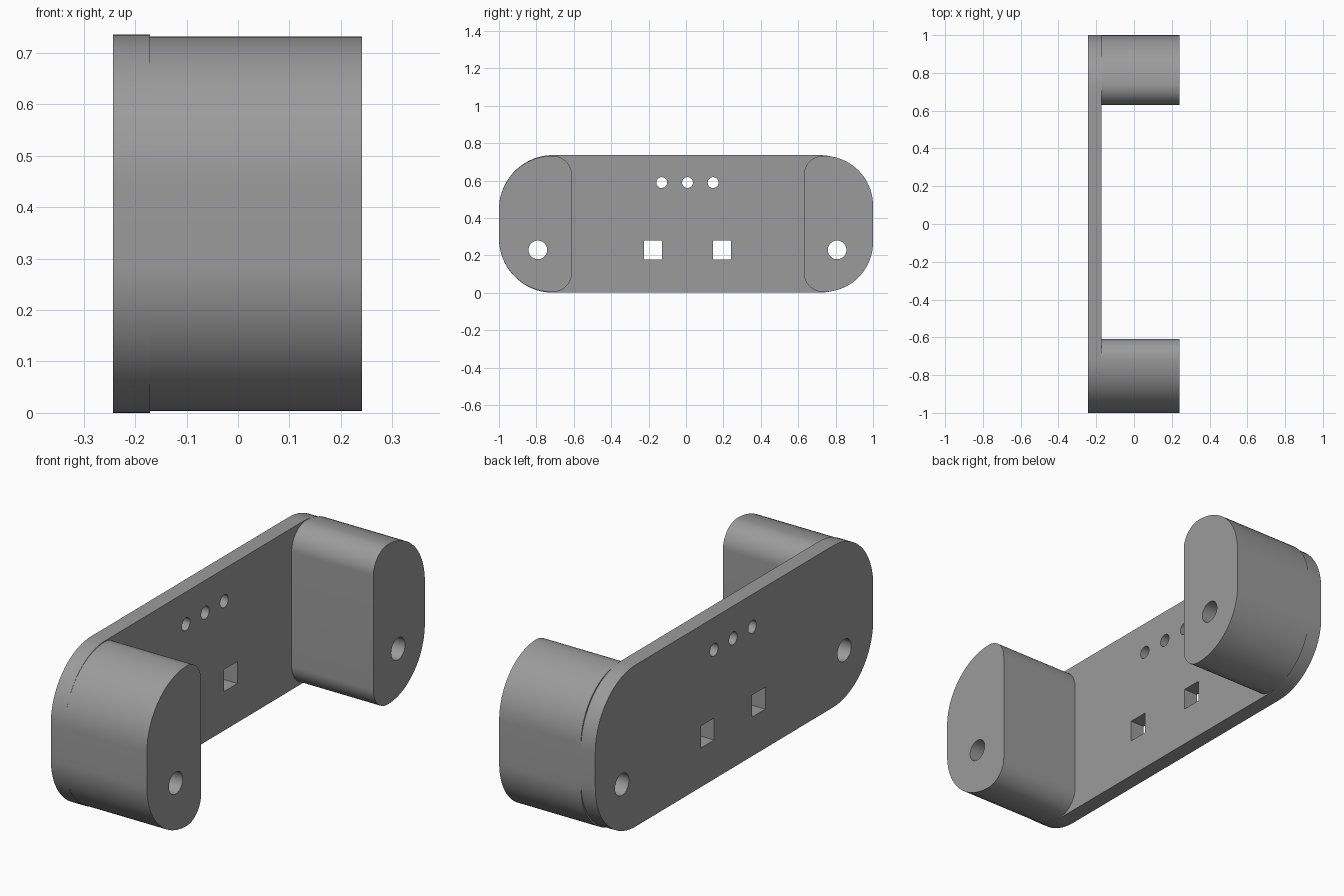
import bpy, bmesh, math

if "Cube" in bpy.data.objects:
    bpy.data.objects.remove(bpy.data.objects["Cube"])

grey = bpy.data.materials.new("grey plastic")
grey.diffuse_color = (0.33, 0.33, 0.33, 1)
grey.use_nodes = True
grey.node_tree.nodes["Principled BSDF"].inputs["Base Color"].default_value = grey.diffuse_color


def rounded(y0, y1, z0, z1, r_left, r_right, n=20):
    """Rounded rectangle outline in the YZ plane, counter-clockwise."""
    corners = [(y0, z0, r_left, 1, 1, 180), (y1, z0, r_right, -1, 1, 270),
               (y1, z1, r_right, -1, -1, 0), (y0, z1, r_left, 1, -1, 90)]
    pts = []
    for y, z, r, sy, sz, start in corners:
        for i in range(n + 1):
            a = math.radians(start + 90 * i / n)
            pts.append((y + sy * r + r * math.cos(a), z + sz * r + r * math.sin(a)))
    return pts


def circle(y, z, r, n=32):
    return [(y + r * math.cos(2 * math.pi * i / n), z + r * math.sin(2 * math.pi * i / n))
            for i in range(n)]


def square(y, z, w, h):
    return [(y - w / 2, z - h / 2), (y + w / 2, z - h / 2),
            (y + w / 2, z + h / 2), (y - w / 2, z + h / 2)]


def prism(name, outlines, x0, x1):
    """Extrude closed YZ outlines along X into one object."""
    bm = bmesh.new()
    for pts in outlines:
        face = bm.faces.new([bm.verts.new((x0, y, z)) for y, z in pts])
        top = bmesh.ops.extrude_face_region(bm, geom=[face], use_keep_orig=True)["geom"]
        for v in top:
            if isinstance(v, bmesh.types.BMVert):
                v.co.x = x1
    bmesh.ops.recalc_face_normals(bm, faces=bm.faces)
    mesh = bpy.data.meshes.new(name)
    bm.to_mesh(mesh)
    bm.free()
    obj = bpy.data.objects.new(name, mesh)
    bpy.context.collection.objects.link(obj)
    mesh.materials.append(grey)
    return obj


def part(name, outline, x0, x1, holes):
    """Solid part with holes drilled through along X."""
    obj = prism(name, [outline], x0, x1)
    cutter = prism(name + "_cutter", holes, -0.5, 0.5)
    cutter.hide_render = True
    mod = obj.modifiers.new("holes", 'BOOLEAN')
    mod.operation = 'DIFFERENCE'
    mod.solver = 'EXACT'
    mod.object = cutter
    bpy.ops.object.select_all(action='DESELECT')
    obj.select_set(True)
    bpy.context.view_layer.objects.active = obj
    bpy.ops.object.modifier_apply(modifier=mod.name)
    bpy.data.objects.remove(cutter)
    bpy.ops.object.shade_smooth_by_angle(angle=math.radians(30))


# Mounting holes shared by the plate and the end blocks
front_hole = circle(-0.792, 0.229, 0.05)
back_hole = circle(0.808, 0.229, 0.05)

# Back plate with indicator holes and square switch cutouts
plate_holes = [front_hole, back_hole]
plate_holes += [circle(y, 0.589, 0.029) for y in (-0.13, 0.008, 0.145)]
plate_holes += [square(y, 0.228, 0.095, 0.1) for y in (-0.176, 0.192)]
part("back_plate", rounded(-1, 1, 0, 0.736, 0.29, 0.29), -0.243, -0.171, plate_holes)

# End blocks: large outer rounding, small inner rounding
part("front_block", rounded(-1, -0.61, 0.004, 0.732, 0.286, 0.104), -0.171, 0.241, [front_hole])
part("back_block", rounded(0.63, 1, 0.004, 0.732, 0.104, 0.266), -0.171, 0.241, [back_hole])
